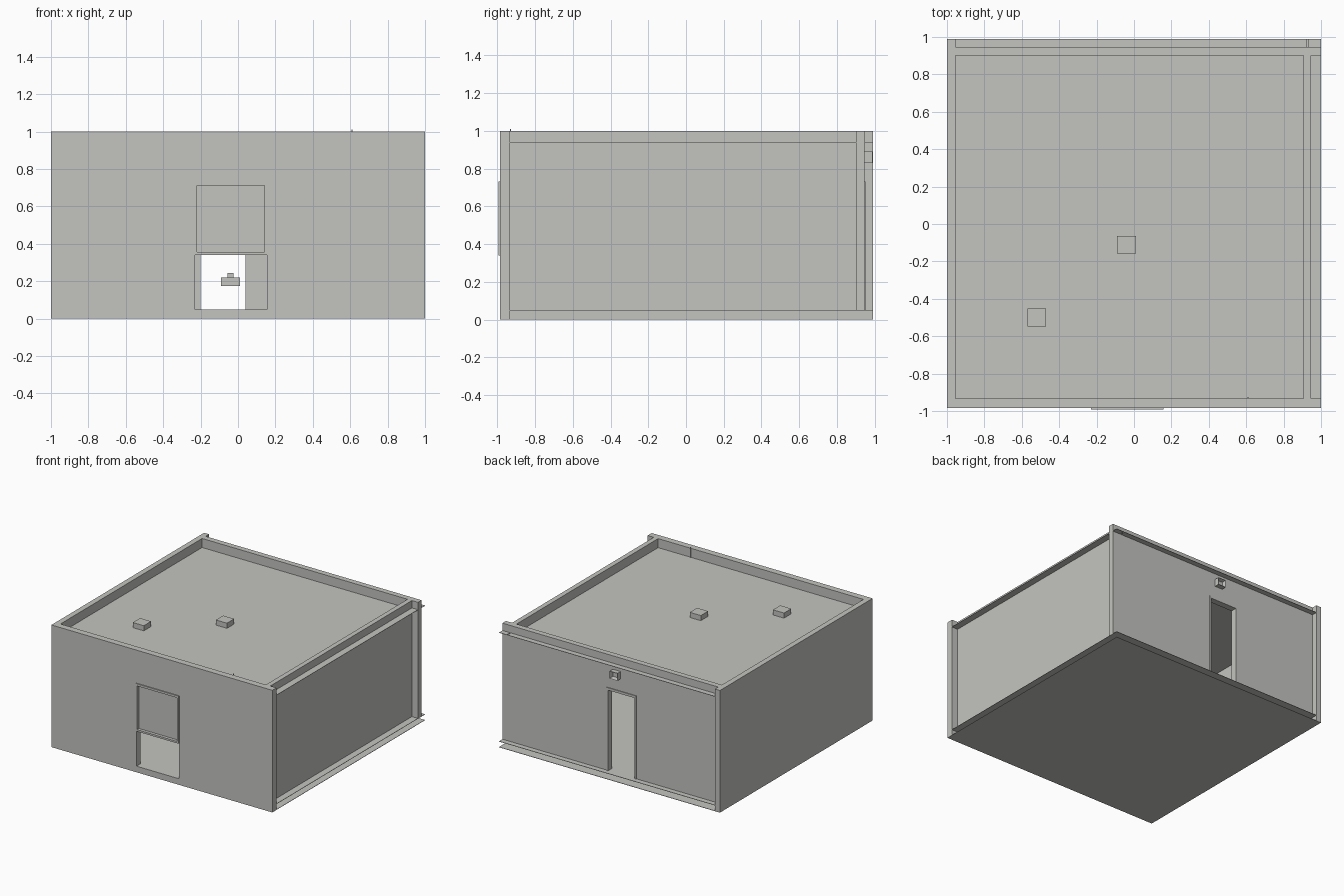
import bpy, bmesh

if "Cube" in bpy.data.objects:
    bpy.data.objects.remove(bpy.data.objects["Cube"])

grey = bpy.data.materials.new("concrete grey")
grey.diffuse_color = (0.55, 0.55, 0.53, 1)
grey.use_nodes = True
grey.node_tree.nodes["Principled BSDF"].inputs["Base Color"].default_value = grey.diffuse_color


def boxes(name, *parts):
    """One object made of boxes given as (x0, x1, y0, y1, z0, z1)."""
    bm = bmesh.new()
    for x0, x1, y0, y1, z0, z1 in parts:
        r = bmesh.ops.create_cube(bm, size=1)
        for v in r["verts"]:
            v.co = (x1 if v.co.x > 0 else x0,
                    y1 if v.co.y > 0 else y0,
                    z1 if v.co.z > 0 else z0)
    me = bpy.data.meshes.new(name)
    bm.to_mesh(me)
    bm.free()
    me.materials.append(grey)
    ob = bpy.data.objects.new(name, me)
    bpy.context.collection.objects.link(ob)
    return ob


FRONT, BACK = -0.985, 0.99      # outer faces
BI, BO = 0.90, 0.946            # back wall, inner and outer face
RI, RO = 0.905, 0.945           # right wall, inner and outer face
FI, LI = -0.932, -0.955         # inner faces of front and left wall
FL, T = 0.05, 0.003             # floor level, sheet thickness

# floor: two sheets with an open gap along the recessed sides
boxes("base_sheet", (-1, 1, FRONT, BACK, 0, T))
boxes("floor_sheet", (LI, 1, FI, BACK, FL - T, FL))

# outer walls
boxes("left_wall", (-1, LI, FRONT, BACK, 0, 1))
boxes("right_wall", (RI, RO, FI, BI, FL, 1))
boxes("front_wall",
      (LI, -0.23, FRONT, FI, 0, 1),
      (0.155, 1, FRONT, FI, 0, 1),
      (-0.23, 0.155, FRONT, FI, 0.73, 1),
      (-0.23, 0.155, FRONT, FI, 0, FL))
boxes("back_wall",
      (LI, -0.2, BI, BO, FL, 1),
      (0.04, 1, BI, BO, FL, 1),
      (-0.2, 0.04, BI, BO, 0.71, 1))

# roof and thin ledges under the parapet of the recessed sides
boxes("roof", (LI, RI, FI, BI, 0.922, 0.926))
boxes("right_ledge", (RO, 1, FI, BI, 0.937, 0.94))
boxes("back_ledge",
      (LI, 0.924, BO, BACK, 0.937, 0.94),
      (0.93, 1, BO, BACK, 0.937, 0.94))

# front window frame with its recessed pane
y0 = -0.993
boxes("window_frame",
      (-0.23, -0.22, y0, FI, 0.34, 0.73),
      (0.142, 0.158, y0, FI, 0.34, 0.73),
      (-0.22, 0.142, y0, FI, 0.34, 0.355),
      (-0.22, 0.142, y0, FI, 0.712, 0.73))
boxes("window_pane", (-0.22, 0.142, -0.968, -0.958, 0.355, 0.712))

# back door frame
boxes("door_frame",
      (-0.215, -0.2, BO, BO + 0.006, FL, 0.73),
      (0.04, 0.055, BO, BO + 0.006, FL, 0.73),
      (-0.2, 0.04, BO, BO + 0.006, 0.71, 0.73))

# hollow lamp above the back door
lamp = boxes("door_lamp", (-0.07, 0.0, BO, BACK - 0.003, 0.83, 0.89))
bm = bmesh.new()
bm.from_mesh(lamp.data)
bm.normal_update()
front = [f for f in bm.faces if f.normal.y > 0.9]
bmesh.ops.inset_region(bm, faces=front, thickness=0.012, depth=0)
bmesh.ops.translate(bm, vec=(0, -0.03, 0), verts=front[0].verts)
bm.to_mesh(lamp.data)
bm.free()

# roof vents
for i, (x, y) in enumerate([(-0.04, -0.11), (-0.52, -0.5)]):
    boxes(f"roof_vent_{i + 1}", (x - 0.05, x + 0.05, y - 0.047, y + 0.047, 0.926, 0.968))

# small fitting inside the room
boxes("inner_fitting",
      (-0.09, 0.01, -0.157, -0.063, 0.175, 0.22),
      (-0.055, -0.025, -0.125, -0.095, 0.22, 0.245))

# thin rod on the inside of the front parapet
boxes("roof_rod", (0.607, 0.613, FI, FI + 0.006, 0.926, 1.01))
